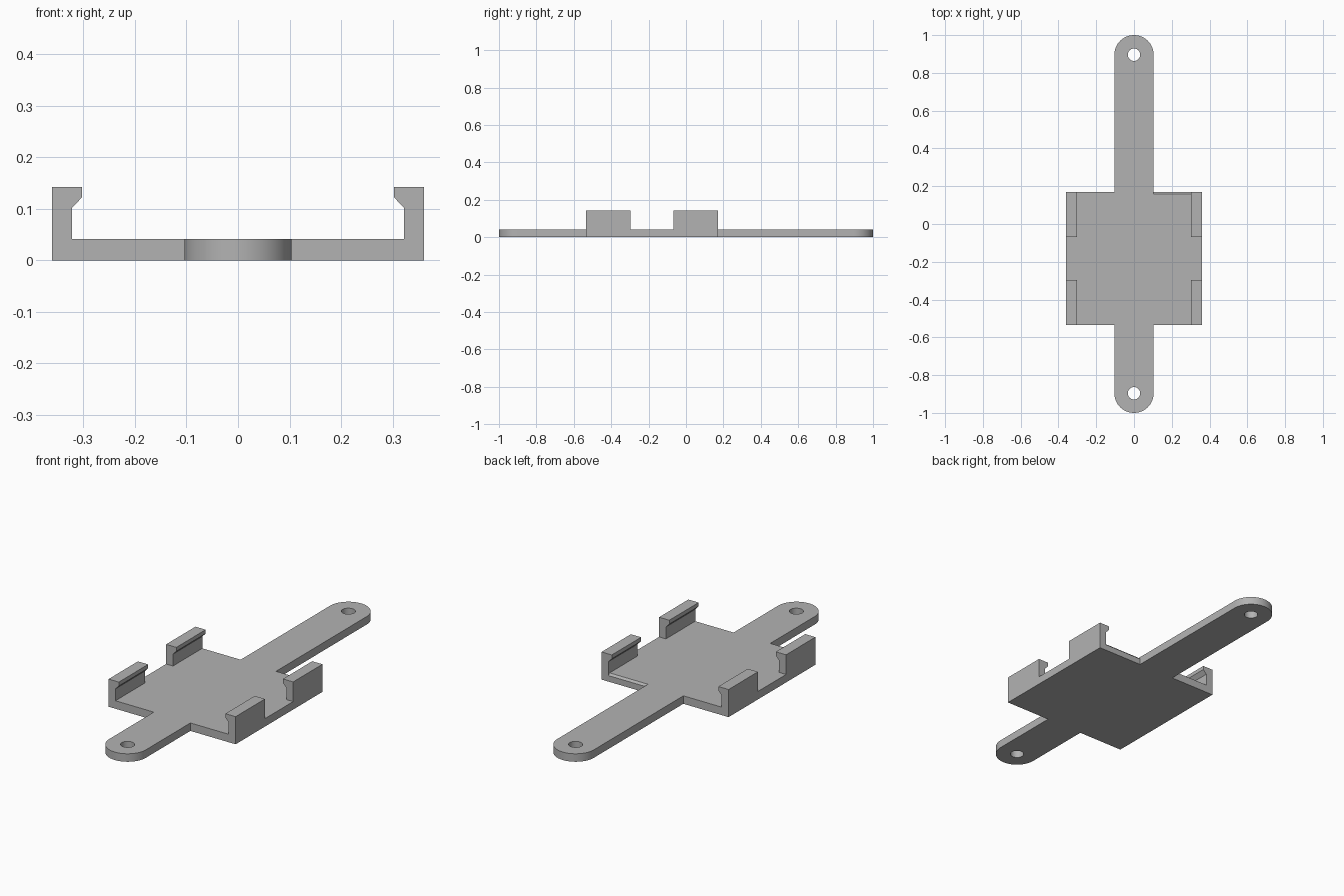
import bpy, bmesh, math
from mathutils import Vector

cube = bpy.data.objects.get("Cube")
if cube:
    bpy.data.objects.remove(cube, do_unlink=True)

grey = bpy.data.materials.new("plain grey")
grey.use_nodes = True
colour = (0.45, 0.45, 0.45, 1)
grey.diffuse_color = colour
grey.node_tree.nodes["Principled BSDF"].inputs["Base Color"].default_value = colour

THICK = 0.041
HALF_W, ARM = 0.361, 0.104
FRONT, BACK = -0.535, 0.17
HOLE_Y, HOLE_R = 0.896, 0.033


def prism(name, points, direction):
    """Extrude a closed planar outline along a direction."""
    bm = bmesh.new()
    face = bm.faces.new([bm.verts.new(p) for p in points])
    new = bmesh.ops.extrude_face_region(bm, geom=[face])["geom"]
    bmesh.ops.translate(bm, vec=Vector(direction),
                        verts=[v for v in new if isinstance(v, bmesh.types.BMVert)])
    bmesh.ops.recalc_face_normals(bm, faces=bm.faces)
    mesh = bpy.data.meshes.new(name)
    bm.to_mesh(mesh)
    bm.free()
    mesh.materials.append(grey)
    obj = bpy.data.objects.new(name, mesh)
    bpy.context.collection.objects.link(obj)
    return obj


def arc(cy, radius, start, end, steps, z=0):
    angles = [start + (end - start) * i / steps for i in range(steps + 1)]
    return [(radius * math.cos(a), cy + radius * math.sin(a), z) for a in angles]


def cut(target, cutter):
    mod = target.modifiers.new("cut", 'BOOLEAN')
    mod.operation, mod.solver, mod.object = 'DIFFERENCE', 'EXACT', cutter
    cutter.hide_render = True
    bpy.context.view_layer.objects.active = target
    bpy.ops.object.modifier_apply(modifier=mod.name)
    bpy.data.objects.remove(cutter, do_unlink=True)


# Base plate with a round-ended mounting arm at each end
outline = [(HALF_W, FRONT, 0), (HALF_W, BACK, 0), (ARM, BACK, 0)]
outline += arc(HOLE_Y, ARM, 0, math.pi, 32)
outline += [(-ARM, BACK, 0), (-HALF_W, BACK, 0), (-HALF_W, FRONT, 0), (-ARM, FRONT, 0)]
outline += arc(-HOLE_Y, ARM, math.pi, 2 * math.pi, 32)
outline += [(ARM, FRONT, 0)]
base = prism("base_plate", outline, (0, 0, THICK))

# Screw holes
for y in (-HOLE_Y, HOLE_Y):
    ring = arc(y, HOLE_R, 0, 2 * math.pi, 32, -0.05)[:-1]
    cut(base, prism("hole_cutter", ring, (0, 0, 0.2)))

# Small chamfer on the back edge
c = 0.01
wedge = [(ARM, BACK - c, THICK), (ARM, BACK + c, THICK - 2 * c),
         (ARM, BACK + c, THICK + c), (ARM, BACK - c, THICK + c)]
cut(base, prism("chamfer_cutter", wedge, (0.322 - ARM, 0, 0)))

# Four hooked clips
profile = [(HALF_W, THICK), (HALF_W, 0.142), (0.303, 0.142),
           (0.303, 0.122), (0.322, 0.102), (0.322, THICK)]
for side, sign in (("left", 1), ("right", -1)):
    for place, y in (("front", FRONT), ("back", BACK - 0.238)):
        prism(f"{place}_{side}_clip", [(sign * x, y, z) for x, z in profile], (0, 0.238, 0))

# Smooth the rounded walls
bpy.ops.object.select_all(action='DESELECT')
base.select_set(True)
bpy.context.view_layer.objects.active = base
bpy.ops.object.shade_smooth_by_angle(angle=math.radians(30))
